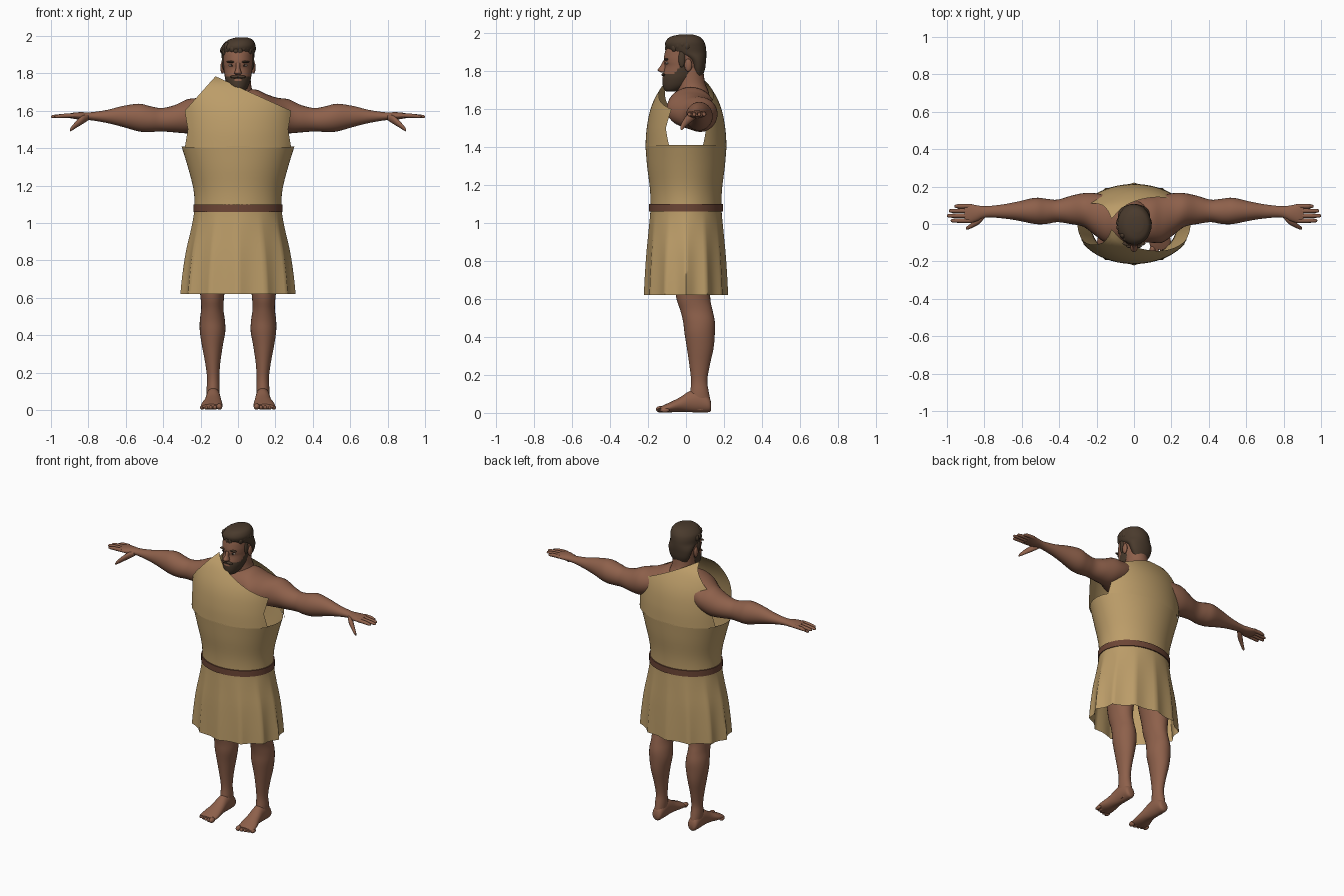
import bpy, bmesh, random
from math import sin, cos, pi, sqrt, radians

if "Cube" in bpy.data.objects:
    bpy.data.objects.remove(bpy.data.objects["Cube"])
random.seed(4)


def material(name, rgb):
    m = bpy.data.materials.new(name)
    m.use_nodes = True
    m.diffuse_color = (*rgb, 1)
    node = m.node_tree.nodes["Principled BSDF"]
    node.inputs["Base Color"].default_value = (*rgb, 1)
    node.inputs["Roughness"].default_value = 0.8
    return m


skin = material("skin", (0.27, 0.118, 0.07))
cloth = material("tan cloth", (0.50, 0.335, 0.14))
leather = material("brown leather", (0.15, 0.06, 0.036))
hair_mat = material("dark brown hair", (0.068, 0.043, 0.026))
eye_mat = material("eye white", (0.4, 0.33, 0.28))
iris_mat = material("dark iris", (0.02, 0.013, 0.01))


def finish(name, bm, mats, mirror=False, angle=50):
    bmesh.ops.recalc_face_normals(bm, faces=bm.faces)
    me = bpy.data.meshes.new(name)
    bm.to_mesh(me)
    bm.free()
    ob = bpy.data.objects.new(name, me)
    bpy.context.collection.objects.link(ob)
    for m in mats:
        me.materials.append(m)
    bpy.ops.object.select_all(action="DESELECT")
    ob.select_set(True)
    bpy.context.view_layer.objects.active = ob
    bpy.ops.object.shade_smooth_by_angle(angle=radians(angle))
    if mirror:
        ob.modifiers.new("mirror", "MIRROR")
    return ob


def spline(points, steps):
    """Smooth curve through tuples of numbers."""
    out = []
    for i in range(len(points) - 1):
        a, b, c, d = (points[min(max(i + k, 0), len(points) - 1)] for k in (-1, 0, 1, 2))
        for s in range(steps):
            t = s / steps
            out.append([q + t / 2 * (r - p + t * (2*p - 5*q + 4*r - s3 + t * (3*(q - r) + s3 - p)))
                        for p, q, r, s3 in zip(a, b, c, d)])
    return out + [list(points[-1])]


def grid_faces(bm, rows, closed):
    for r0, r1 in zip(rows, rows[1:]):
        n = len(r0)
        for j in range(n if closed else n - 1):
            k = (j + 1) % n
            bm.faces.new((r0[j], r0[k], r1[k], r1[j]))


def loft(name, mats, axis, stations, steps=4, segs=28, mirror=False, open_start=False, rule=None):
    """Stations: position on the axis, then min and max on the two other axes."""
    bm = bmesh.new()
    rows = []
    for t, a0, a1, b0, b1 in spline(stations, steps):
        row = []
        for j in range(segs):
            ang = 2 * pi * j / segs
            co = [(a0 + a1) / 2 + (a1 - a0) / 2 * cos(ang), (b0 + b1) / 2 + (b1 - b0) / 2 * sin(ang)]
            co.insert(axis, t)
            row.append(bm.verts.new(co))
        rows.append(row)
    grid_faces(bm, rows, True)
    bm.faces.new(rows[-1])
    if not open_start:
        bm.faces.new(rows[0])
    if rule:
        for f in bm.faces:
            f.material_index = rule(f.calc_center_median())
    return finish(name, bm, mats, mirror)


def ellipsoid(name, mat, center, size, mirror=False):
    bm = bmesh.new()
    bmesh.ops.create_uvsphere(bm, u_segments=16, v_segments=10, radius=1)
    for v in bm.verts:
        v.co = [c + s * q for c, s, q in zip(center, size, v.co)]
    return finish(name, bm, [mat], mirror)


X, Y, Z = 0, 1, 2

# Shoulders, arms and palms
loft("shoulders_and_arms", [skin], X, [
    (0, -.10, .15, 1.50, 1.71), (.09, -.10, .15, 1.50, 1.715), (.15, -.10, .155, 1.50, 1.69),
    (.21, -.06, .165, 1.49, 1.67), (.27, -.015, .165, 1.48, 1.662), (.34, .0, .15, 1.485, 1.63),
    (.41, .01, .13, 1.49, 1.615), (.47, .0, .135, 1.487, 1.625), (.53, .0, .14, 1.49, 1.638),
    (.62, .018, .12, 1.515, 1.625), (.70, .03, .105, 1.535, 1.605), (.79, .035, .095, 1.55, 1.592),
    (.84, .015, .10, 1.552, 1.593), (.88, .005, .108, 1.558, 1.59), (.905, .01, .106, 1.562, 1.585)],
    mirror=True, open_start=True)

# Fingers and thumbs
for label, y, tip in (("index", .018, .98), ("middle", .044, 1.0), ("ring", .07, .99), ("little", .095, .96)):
    loft(label + "_finger", [skin], X, [
        (.88, y - .012, y + .012, 1.563, 1.587), (.93, y - .012, y + .012, 1.562, 1.585),
        (tip - .015, y - .01, y + .01, 1.561, 1.579), (tip - .003, y - .007, y + .007, 1.563, 1.575),
        (tip, y - .002, y + .002, 1.567, 1.571)], segs=10, mirror=True)
loft("thumb", [skin], X, [
    (.80, .03, .06, 1.55, 1.58), (.83, -.002, .04, 1.53, 1.575), (.86, -.018, .014, 1.512, 1.55),
    (.885, -.029, -.007, 1.496, 1.523), (.898, -.03, -.016, 1.49, 1.505)], segs=12, mirror=True)

# Legs
loft("leg", [skin], Z, [
    (.95, .02, .215, -.08, .14), (.80, .04, .22, -.075, .14), (.68, .065, .21, -.06, .13),
    (.60, .075, .20, -.05, .128), (.54, .078, .197, -.03, .14), (.48, .07, .204, -.015, .152),
    (.42, .068, .204, -.008, .152), (.34, .082, .192, .005, .145), (.25, .095, .175, .018, .125),
    (.17, .10, .165, .027, .112), (.11, .098, .168, .022, .12), (.06, .10, .166, .015, .128),
    (.015, .11, .158, .03, .12)], mirror=True)

# Feet and toes
loft("foot", [skin], Y, [
    (.133, .115, .15, .015, .05), (.12, .10, .165, .004, .085), (.07, .095, .17, .002, .12),
    (.02, .093, .172, .004, .115), (-.03, .088, .18, .006, .083), (-.08, .083, .195, .003, .058),
    (-.115, .085, .198, .003, .042), (-.135, .095, .192, .008, .032)], mirror=True)
for i in range(5):
    r = .017 if i == 0 else .012
    ellipsoid(f"toe_{i + 1}", skin, (.10 + .023 * i, -.135 + .006 * i, r + .002), (r * .95, .024, r), True)

# Neck
loft("neck", [skin], Z, [(1.62, -.10, .10, -.04, .13), (1.69, -.083, .083, -.045, .12),
                         (1.74, -.07, .07, -.05, .10), (1.82, -.066, .066, -.05, .09)])


# Head, with the beard chosen by height and depth
def beard_rule(c):
    lips = abs(c.x) < .02 and 1.762 < c.z < 1.77
    cheek = 1.786 + max(0, c.y + .065) * 1.1
    return int(c.y < .012 and c.z < cheek and not lips)


loft("head", [skin, hair_mat], Z, [
    (1.692, -.012, .012, -.10, -.06), (1.70, -.032, .032, -.112, -.03), (1.725, -.052, .052, -.122, .02),
    (1.76, -.066, .066, -.124, .05), (1.79, -.072, .072, -.119, .07), (1.825, -.077, .077, -.112, .085),
    (1.85, -.079, .079, -.116, .09), (1.88, -.08, .08, -.115, .094), (1.93, -.077, .077, -.10, .092),
    (1.97, -.05, .05, -.06, .065)], steps=6, segs=64, rule=beard_rule)

# Face details
loft("nose", [skin], Z, [(1.792, -.012, .012, -.13, -.10), (1.80, -.02, .02, -.146, -.10),
                         (1.808, -.018, .018, -.149, -.10), (1.83, -.011, .011, -.133, -.10),
                         (1.855, -.012, .012, -.121, -.10)], segs=16)
ellipsoid("moustache", hair_mat, (.018, -.119, 1.782), (.024, .01, .008), True)
ellipsoid("eyebrow", hair_mat, (.036, -.104, 1.862), (.025, .012, .006), True)
ellipsoid("eye", eye_mat, (.034, -.099, 1.843), (.016, .007, .007), True)
ellipsoid("iris", iris_mat, (.034, -.104, 1.843), (.007, .004, .007), True)
ellipsoid("ear", skin, (.083, .012, 1.832), (.011, .02, .034), True)

# Hair with loose tufts
loft("hair", [hair_mat], Z, [
    (1.775, -.05, .05, .04, .088), (1.81, -.07, .07, .03, .10), (1.85, -.082, .082, .015, .105),
    (1.875, -.086, .086, -.02, .107), (1.90, -.088, .088, -.085, .107), (1.93, -.089, .092, -.108, .104),
    (1.955, -.08, .092, -.108, .096), (1.98, -.05, .078, -.085, .075), (1.992, -.01, .05, -.04, .04)])
ellipsoid("sideburn", hair_mat, (.077, -.022, 1.865), (.01, .018, .045), True)
for i in range(14):
    ang = pi * (1.0 + i / 13)
    ellipsoid(f"hair_tuft_{i + 1}", hair_mat,
              (.078 * cos(ang), .005 + .098 * sin(ang), 1.925 + random.uniform(-.01, .02)),
              (.018, .018, random.uniform(.02, .028)))

# Tunic body with pleats that deepen towards the hem
bm = bmesh.new()
rows = []
for z, rx, ry, fold in spline([(.62, .308, .222, .08), (.72, .298, .217, .07), (.85, .278, .208, .05),
                               (.98, .248, .195, .02), (1.08, .233, .187, 0), (1.18, .238, .19, 0),
                               (1.30, .268, .205, 0), (1.41, .302, .214, 0)], 4):
    row = []
    for j in range(96):
        a = 2 * pi * j / 96
        s = 1 - fold * abs(sin(6 * a))
        row.append(bm.verts.new((rx * s * cos(a), ry * s * sin(a), z)))
    rows.append(row)
grid_faces(bm, rows, True)
finish("tunic_body", bm, [cloth], angle=60)


# Tunic chest and back panels, cut on a slant over one shoulder
def top_edge(x):
    pts = [(-.285, 1.60), (-.12, 1.785), (.03, 1.715), (.285, 1.60)]
    for (x0, z0), (x1, z1) in zip(pts, pts[1:]):
        if x <= x1 + 1e-6:
            return z0 + (z1 - z0) * (x - x0) / (x1 - x0)


depth_curve = spline([(1.40, .214), (1.50, .207), (1.60, .187), (1.68, .152), (1.75, .10), (1.785, .03)], 8)


def depth(z):
    for (z0, d0), (z1, d1) in zip(depth_curve, depth_curve[1:]):
        if z <= z1:
            return d0 + (d1 - d0) * (z - z0) / (z1 - z0)
    return depth_curve[-1][1]


columns = [-.285 + .165 * i / 10 for i in range(10)] + [-.12 + .405 * i / 24 for i in range(25)]
for name, side in (("tunic_front_panel", -1), ("tunic_back_panel", 1)):
    bm = bmesh.new()
    rows = []
    for i in range(21):
        row = []
        for x in columns:
            z = 1.405 + (top_edge(x) - 1.405) * i / 20
            flare = .94 + .06 * abs((z - 1.5) / .1) if z < 1.6 else 1
            px = x * min(flare, 1)
            row.append(bm.verts.new((px, side * depth(z) * sqrt(1 - (px / .312) ** 2), z)))
        rows.append(row)
    grid_faces(bm, rows, False)
    finish(name, bm, [cloth], angle=60)

# Belt
bm = bmesh.new()
rows = []
for grow, z in ((-.004, 1.06), (.005, 1.06), (.005, 1.10), (-.004, 1.10), (-.004, 1.06)):
    rows.append([bm.verts.new(((.234 + grow) * cos(2 * pi * j / 64), (.19 + grow) * sin(2 * pi * j / 64), z))
                 for j in range(64)])
grid_faces(bm, rows, True)
bmesh.ops.remove_doubles(bm, verts=bm.verts, dist=.0001)
finish("belt", bm, [leather])
